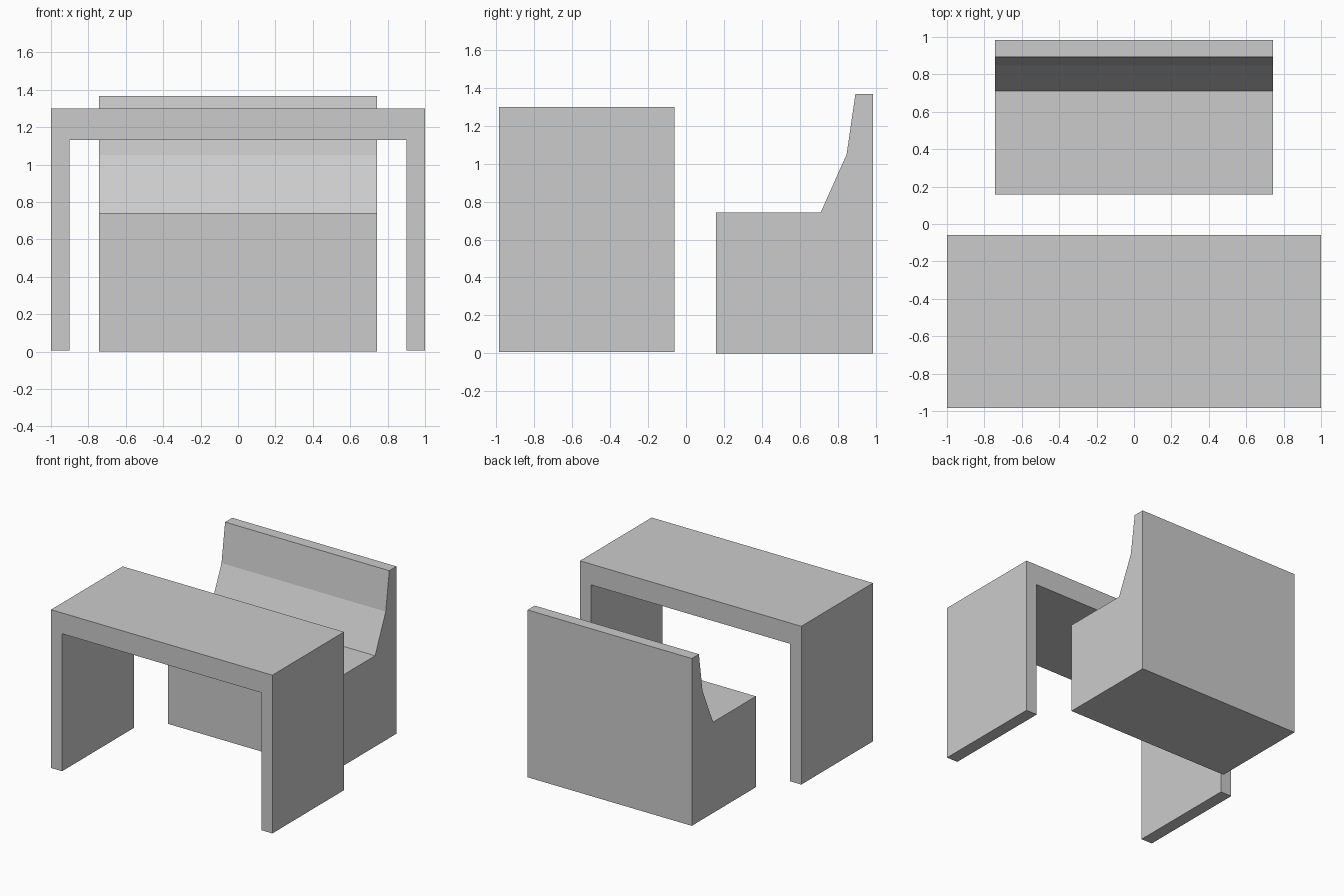
import bpy
import bmesh
from mathutils import Vector

cube = bpy.data.objects.get("Cube")
if cube:
    bpy.data.objects.remove(cube, do_unlink=True)

# Single plain grey finish
grey = bpy.data.materials.new("light_grey")
grey.use_nodes = True
colour = (0.6, 0.6, 0.6, 1)
grey.diffuse_color = colour
grey.node_tree.nodes["Principled BSDF"].inputs["Base Color"].default_value = colour


def extrude_profile(name, points, offset):
    """Make a flat-faced solid by sweeping a closed outline along offset."""
    bm = bmesh.new()
    face = bm.faces.new([bm.verts.new(p) for p in points])
    swept = bmesh.ops.extrude_face_region(bm, geom=[face], use_keep_orig=True)
    moved = [v for v in swept["geom"] if isinstance(v, bmesh.types.BMVert)]
    bmesh.ops.translate(bm, verts=moved, vec=Vector(offset))
    bmesh.ops.recalc_face_normals(bm, faces=bm.faces)
    mesh = bpy.data.meshes.new(name)
    bm.to_mesh(mesh)
    bm.free()
    mesh.materials.append(grey)
    obj = bpy.data.objects.new(name, mesh)
    bpy.context.collection.objects.link(obj)
    return obj


# Table: one bridge-shaped outline swept from front to back
half_outline = [(1, 1.3), (1, 0.007), (0.9, 0.007), (0.9, 1.13)]
outline = half_outline + [(-x, z) for x, z in reversed(half_outline)]
table_front, table_back = -0.985, -0.06
extrude_profile("table", [(x, table_front, z) for x, z in outline],
                (0, table_back - table_front, 0))

# Bench: solid seat with a kinked backrest, swept across its width
side = [(0.157, 0), (0.985, 0), (0.985, 1.367), (0.893, 1.367),
        (0.847, 1.05), (0.71, 0.742), (0.157, 0.742)]
half_width = 0.742
extrude_profile("bench", [(-half_width, y, z) for y, z in side],
                (2 * half_width, 0, 0))
